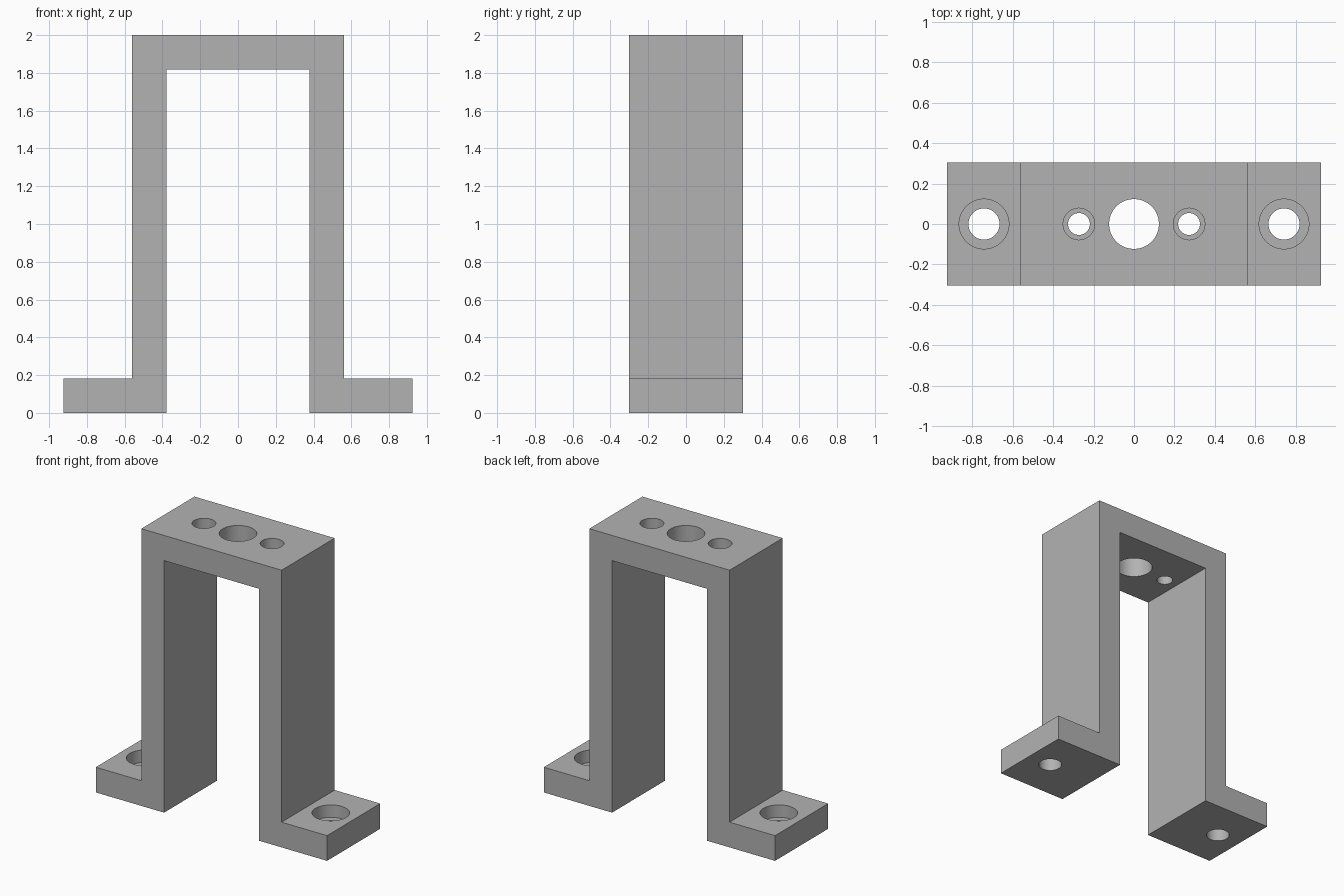
import bpy, bmesh, math

if "Cube" in bpy.data.objects:
    bpy.data.objects.remove(bpy.data.objects["Cube"], do_unlink=True)

HALF_DEPTH = 0.303
FOOT_X, OUTER_X, INNER_X = 0.923, 0.56, 0.378
HEIGHT, THICK = 2.0, 0.182

# Single grey material
grey = bpy.data.materials.new("plain_grey")
grey.use_nodes = True
colour = (0.448, 0.448, 0.448, 1)
grey.diffuse_color = colour
grey.node_tree.nodes["Principled BSDF"].inputs["Base Color"].default_value = colour

# Bracket body: half of the arch profile, mirrored and extruded through the depth
half = [(INNER_X, HEIGHT - THICK), (INNER_X, 0), (FOOT_X, 0),
        (FOOT_X, THICK), (OUTER_X, THICK), (OUTER_X, HEIGHT)]
profile = half + [(-x, z) for x, z in reversed(half)]
bm = bmesh.new()
face = bm.faces.new([bm.verts.new((x, -HALF_DEPTH, z)) for x, z in profile])
extruded = bmesh.ops.extrude_face_region(bm, geom=[face])["geom"]
moved = [v for v in extruded if isinstance(v, bmesh.types.BMVert)]
bmesh.ops.translate(bm, verts=moved, vec=(0, 2 * HALF_DEPTH, 0))
bmesh.ops.recalc_face_normals(bm, faces=bm.faces)
mesh = bpy.data.meshes.new("mounting_bracket")
bm.to_mesh(mesh)
bm.free()
bracket = bpy.data.objects.new("mounting_bracket", mesh)
bpy.context.collection.objects.link(bracket)
mesh.materials.append(grey)


def drill(x, radius, bottom, top):
    """Cut a vertical round hole through the bracket."""
    bpy.ops.mesh.primitive_cylinder_add(
        vertices=64, radius=radius, depth=top - bottom,
        location=(x, 0, (top + bottom) / 2))
    cutter = bpy.context.object
    cutter.name = "hole_cutter"
    cutter.hide_render = True
    cutter.data.materials.append(grey)
    mod = bracket.modifiers.new("hole", "BOOLEAN")
    mod.operation = "DIFFERENCE"
    mod.solver = "EXACT"
    mod.object = cutter
    bpy.context.view_layer.objects.active = bracket
    bpy.ops.object.modifier_apply(modifier=mod.name)
    bpy.data.objects.remove(cutter, do_unlink=True)


def counterbored_hole(x, radius, wide_radius, surface, depth):
    drill(x, wide_radius, surface - depth, surface + 0.1)
    drill(x, radius, surface - THICK - 0.1, surface - depth + 0.02)


# Central hole, small screw holes in the top, mounting holes in the feet
drill(0, 0.123, HEIGHT - THICK - 0.1, HEIGHT + 0.1)
for side in (-1, 1):
    counterbored_hole(side * 0.272, 0.054, 0.078, HEIGHT, 0.1)
    counterbored_hole(side * 0.741, 0.077, 0.123, THICK, 0.09)

# Smooth hole walls with crisp edges
bpy.ops.object.select_all(action="DESELECT")
bracket.select_set(True)
bpy.context.view_layer.objects.active = bracket
bpy.ops.object.shade_smooth_by_angle(angle=math.radians(30))
